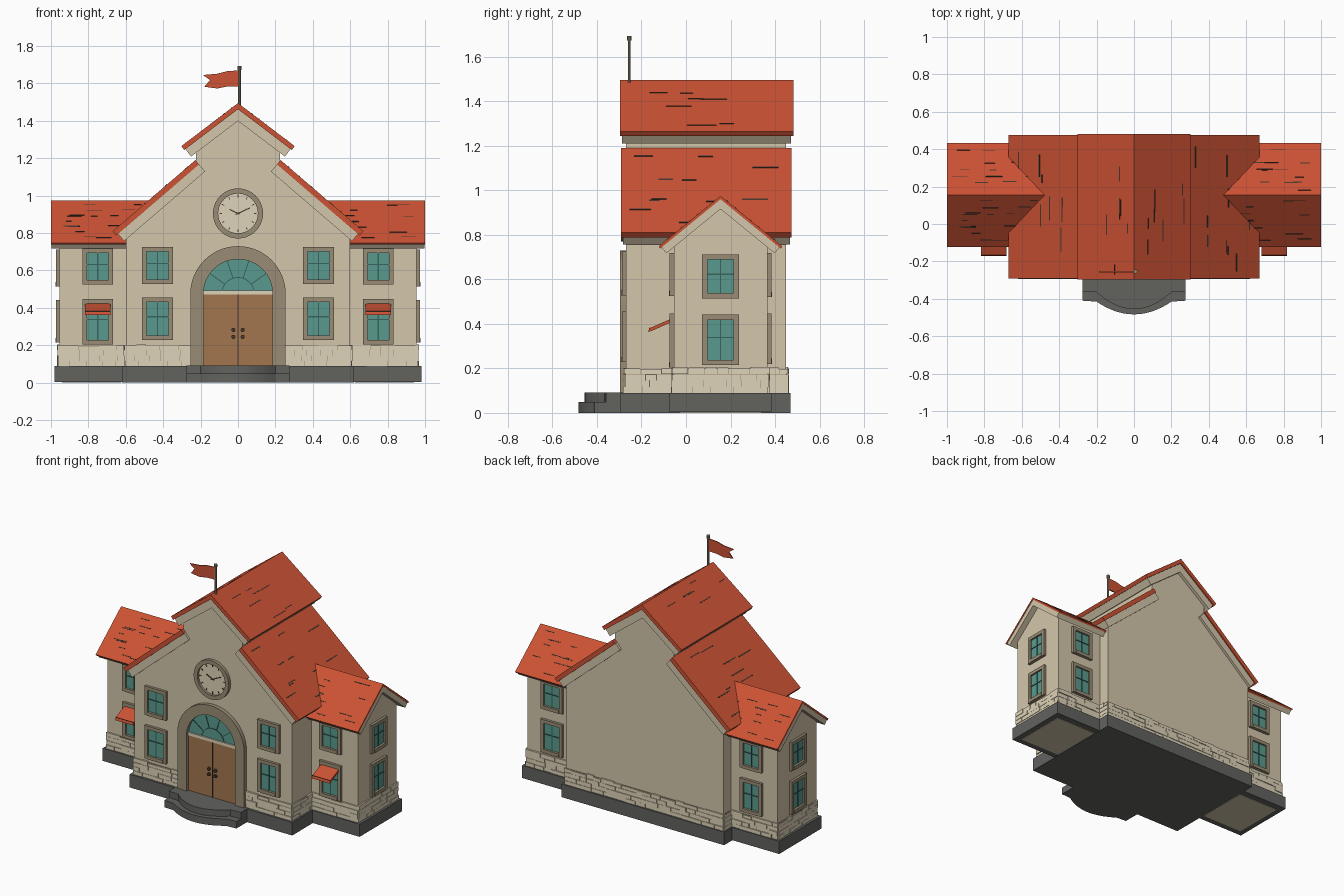
import bpy, bmesh, math, random

if "Cube" in bpy.data.objects:
    bpy.data.objects.remove(bpy.data.objects["Cube"])
random.seed(4)

def lin(c):
    c /= 255
    return c / 12.92 if c < 0.04 else ((c + 0.055) / 1.055) ** 2.4

COLOURS = {"roof_red": (204, 82, 52), "wall_cream": (212, 198, 170), "stone_pale": (222, 211, 184),
           "plinth_grey": (98, 98, 95), "trim_taupe": (152, 140, 117), "glass_teal": (90, 154, 142),
           "door_brown": (162, 118, 78), "dark_brown": (72, 56, 46), "teal_dark": (54, 98, 92)}
MATS = {}
for n, c in COLOURS.items():
    MATS[n] = bpy.data.materials.new(n)
    MATS[n].diffuse_color = (*[lin(v) for v in c], 1)

def make(name, parts, loc=(0, 0, 0), rot=0, smooth=False):
    """parts: (profile, axis, start, end, colour); each profile is extruded along its axis."""
    me = bpy.data.meshes.new(name)
    bm = bmesh.new()
    names = []
    for pts, axis, a, b, mat in parts:
        if mat not in names:
            names.append(mat)
            me.materials.append(MATS[mat])
        place = {"x": lambda u, v, w: (w, u, v), "y": lambda u, v, w: (u, w, v),
                 "z": lambda u, v, w: (u, v, w)}[axis]
        lo = [bm.verts.new(place(u, v, a)) for u, v in pts]
        hi = [bm.verts.new(place(u, v, b)) for u, v in pts]
        n = len(pts)
        faces = [bm.faces.new(lo[::-1]), bm.faces.new(hi)]
        faces += [bm.faces.new((lo[i], lo[(i + 1) % n], hi[(i + 1) % n], hi[i])) for i in range(n)]
        for f in faces:
            f.material_index = names.index(mat)
    bmesh.ops.recalc_face_normals(bm, faces=bm.faces)
    bm.to_mesh(me)
    bm.free()
    if smooth:
        me.shade_smooth()
        me.set_sharp_from_angle(angle=math.radians(35))
    ob = bpy.data.objects.new(name, me)
    ob.location = loc
    ob.rotation_euler = (0, 0, rot)
    bpy.context.collection.objects.link(ob)
    return ob

def rect(u0, u1, v0, v1):
    return [(u0, v0), (u1, v0), (u1, v1), (u0, v1)]

def arc(r, cx=0, cz=0, a0=0, a1=360, n=32):
    return [(cx + r * math.cos(math.radians(a0 + (a1 - a0) * i / n)),
             cz + r * math.sin(math.radians(a0 + (a1 - a0) * i / n))) for i in range(n + (a1 - a0 < 360))]

def slab(p, q, t0, t1):
    """Sloping strip from p to q, between two offsets along its upward normal."""
    du, dv = q[0] - p[0], q[1] - p[1]
    l = math.hypot(du, dv)
    nu, nv = -dv / l, du / l
    if nv < 0:
        nu, nv = -nu, -nv
    return [(c[0] + nu * t, c[1] + nv * t) for c, t in ((p, t0), (q, t0), (q, t1), (p, t1))]

def lerp(p, q, t):
    return (p[0] + (q[0] - p[0]) * t, p[1] + (q[1] - p[1]) * t)

def roof(name, p, q, axis, a, b, red, trim, inset, dashes):
    """Red covering over a cream board, with short dark shingle strokes."""
    sg = 1 if b > a else -1
    parts = [(slab(p, q, -red, 0), axis, a, b, "roof_red"),
             (slab(lerp(p, q, 0.02), q, -red - trim, -red), axis, a + sg * inset, b - sg * inset, "wall_cream")]
    for i in range(dashes):
        t = random.choice((0.13, 0.25, 0.38, 0.5, 0.63, 0.75, 0.88)) + random.uniform(-.02, .02)
        s = random.uniform(0.03, 0.8)
        e = s + random.uniform(0.05, 0.17)
        parts.append((slab(lerp(p, q, t), lerp(p, q, t + 0.013), -0.002, 0.002), axis,
                      a + (b - a) * s, a + (b - a) * e, "dark_brown"))
    make(name, parts)

# main hall
right = [(0.6, 0.05), (0.6, 0.81), (0.225, 1.13), (0.225, 1.26)]
wall = right + [(0, 1.45)] + [(-u, v) for u, v in right[::-1]]
make("hall_walls", [(wall, "y", -0.27, 0.45, "wall_cream")])
make("hall_plinth", [(rect(-0.62, 0.62, -0.295, 0.47), "z", 0, 0.09, "plinth_grey")])

WY = 0.155  # wing ridge line
for s, side in ((1, "right"), (-1, "left")):
    # hall roofs
    roof(f"lower_roof_{side}", (s * 0.67, 0.81), (s * 0.228, 1.19), "y", -0.292, 0.475, 0.03, 0.05, 0.008, 12)
    roof(f"upper_roof_{side}", (s * 0.303, 1.265), (0, 1.495), "y", -0.297, 0.482, 0.026, 0.05, 0.01, 7)
    # side wing
    make(f"wing_walls_{side}", [([(-0.055, 0.05), (-0.055, 0.76), (WY, 0.935), (0.365, 0.76), (0.365, 0.05)],
                                 "x", s * 0.5, s * 0.955, "wall_cream")])
    xs = sorted((s * 0.6, s * 0.98))
    xi = sorted((s * 0.625, s * 0.94))
    make(f"wing_plinth_{side}", [(rect(*xs, -0.075, 0.385), "z", 0.003, 0.09, "plinth_grey"),
                                 (rect(*xi, -0.03, 0.34), "z", 0, 0.006, "wall_cream")])
    for d, end in ((-1, "front"), (1, "back")):
        roof(f"wing_roof_{end}_{side}", (WY + d * 0.278, 0.748), (WY, 0.975), "x", s * 0.46, s * 1.0,
             0.012, 0.034, 0.003, 16)
    # awning over the lower wing window
    make(f"awning_{side}", [([(-0.05, 0.43), (-0.165, 0.38), (-0.17, 0.363), (-0.15, 0.37), (-0.05, 0.415)], "x",
                             s * 0.682, s * 0.818, "roof_red"),
                            ([(-0.165, 0.383), (-0.167, 0.383), (-0.167, 0.379), (-0.165, 0.379)], "x",
                             s * 0.682, s * 0.818, "dark_brown")])

# windows
def window(name, loc, rot, z0, z1, w=0.165):
    h, f = w / 2, 0.024
    zm = z0 + (z1 - z0) * 0.55
    make(name, [(rect(-h, -h + f, z0, z1), "y", -0.018, 0.01, "trim_taupe"),
                (rect(h - f, h, z0, z1), "y", -0.018, 0.01, "trim_taupe"),
                (rect(-h + f, h - f, z1 - f, z1), "y", -0.018, 0.01, "trim_taupe"),
                (rect(-h + f, h - f, z0, z0 + f), "y", -0.022, 0.01, "trim_taupe"),
                (rect(-h + f, h - f, z0 + f, z1 - f), "y", -0.006, 0.01, "glass_teal"),
                (rect(-0.003, 0.003, z0 + f, z1 - f), "y", -0.01, 0, "teal_dark"),
                (rect(-h + f, h - f, zm - 0.003, zm + 0.003), "y", -0.01, 0, "teal_dark")], loc, rot)

for lvl, z0, z1, w0 in (("lower", 0.22, 0.447, 0.2), ("upper", 0.52, 0.718, 0.52)):
    for s, side in ((1, "right"), (-1, "left")):
        window(f"hall_window_{lvl}_{side}", (s * 0.43, -0.27, 0.008), 0, z0, z1)
        window(f"wing_window_{lvl}_{side}", (s * 0.75, -0.055, 0), 0, w0 + 0.005, z1)
        window(f"end_window_{lvl}_{side}", (s * 0.955, WY, -0.006), s * math.pi / 2, z0, z1)
        window(f"back_window_{lvl}_{side}", (s * 0.76, 0.365, 0), math.pi, z0, z1)

# rough stone courses around the wall foot
def stones(name, loc, rot, length):
    h = length / 2
    parts = [(rect(-h, h, 0.085, 0.198), "y", -0.005, 0.01, "trim_taupe")]
    for r in range(4):
        u, z = -h - 0.005, 0.088 + r * 0.029
        while u < h:
            e = min(u + random.uniform(0.05, 0.12), h + 0.006)
            if h - e < 0.03:
                e = h + 0.006
            parts.append((rect(u, e - 0.002, z, z + 0.0275 + (r == 3) * random.uniform(-.008, .003)), "y",
                          -random.uniform(0.007, 0.013), 0.005, "stone_pale"))
            u = e
    make(name, parts, loc, rot)

stones("stones_hall_back", (0, 0.45, 0), math.pi, 1.2)
for s, side in ((1, "right"), (-1, "left")):
    q = s * math.pi / 2
    stones(f"stones_hall_front_{side}", (s * 0.422, -0.27, 0), 0, 0.356)
    stones(f"stones_hall_side_{side}", (s * 0.6, -0.163, 0), q, 0.214)
    stones(f"stones_hall_rear_side_{side}", (s * 0.6, 0.408, 0), q, 0.084)
    stones(f"stones_wing_front_{side}", (s * 0.778, -0.055, 0), 0, 0.354)
    stones(f"stones_wing_end_{side}", (s * 0.955, WY, 0), q, 0.42)
    stones(f"stones_wing_back_{side}", (s * 0.778, 0.365, 0), math.pi, 0.354)

# arched doorway
CZ = 0.475
ring = ([(0.255, 0.085)] + arc(0.255, 0, CZ, 0, 180) + [(-0.255, 0.085), (-0.185, 0.085)]
        + arc(0.185, 0, CZ, 0, 180)[::-1] + [(0.185, 0.085)])
make("door_surround", [(ring, "y", -0.297, -0.26, "trim_taupe")], smooth=True)
make("fanlight", [(arc(0.186, 0, CZ, 0, 180), "y", -0.274, -0.26, "glass_teal"),
                  (arc(0.09, 0, CZ, 0, 180) + arc(0.085, 0, CZ, 0, 180)[::-1], "y", -0.277, -0.27, "teal_dark")]
     + [([(math.cos(a + o) * r, CZ + math.sin(a + o) * r) for r, o in
          ((0.087, -.03), (0.184, -.014), (0.184, .014), (0.087, .03))], "y", -0.277, -0.27, "teal_dark")
        for a in (math.radians(v) for v in (36, 72, 108, 144))])
make("double_door", [(rect(-0.186, 0.186, 0.085, CZ), "y", -0.277, -0.26, "door_brown"),
                     (rect(-0.0015, 0.0015, 0.09, CZ), "y", -0.279, -0.27, "dark_brown"),
                     (rect(-0.186, 0.186, CZ - 0.003, CZ + 0.018), "y", -0.283, -0.26, "stone_pale")])
make("door_handles", [(arc(0.011, s * 0.025, z, n=12), "y", -0.289, -0.27, "dark_brown")
                      for s in (1, -1) for z in (0.245, 0.282)])

# clock
KZ = 0.905
make("clock_rim", [(arc(0.134, 0, KZ, 0, 359.99, 40) + arc(0.106, 0, KZ, 0, 359.99, 40)[::-1],
                    "y", -0.292, -0.26, "trim_taupe")], smooth=True)
make("clock_face", [(arc(0.107, 0, KZ, n=40), "y", -0.276, -0.26, "stone_pale")])

def spoke(angle, r0, r1, w):
    c, k = math.cos(math.radians(angle)), math.sin(math.radians(angle))
    return ([(c * r - k * o, KZ + k * r + c * o) for r, o in ((r0, -w), (r1, -w), (r1, w), (r0, w))],
            "y", -0.28, -0.27, "dark_brown")

make("clock_hands", [spoke(25, -0.015, 0.07, 0.003), spoke(155, -0.01, 0.05, 0.003)]
     + [spoke(a, 0.085, 0.1, 0.002) for a in range(0, 360, 30)])

# front steps
def step(half_y, tip):
    curve = [(0.2 - 0.4 * i / 20, half_y - 0.005 - (half_y - 0.005 - tip) * (1 - (1 - i / 10) ** 2))
             for i in range(21)]
    return [(0.275, -0.28), (0.275, half_y)] + curve + [(-0.275, half_y), (-0.275, -0.28)]

make("front_steps", [(step(-0.41, -0.483), "z", 0, 0.048, "plinth_grey"),
                     (step(-0.36, -0.455), "z", 0.04, 0.092, "plinth_grey")])

# flag and pole
make("flag_pole", [(arc(0.007, 0.008, -0.255, n=10), "z", 1.46, 1.68, "trim_taupe"),
                   (arc(0.011, 0.008, -0.255, n=10), "z", 1.672, 1.692, "trim_taupe")])
make("flag", [([(0.005, 1.67), (-0.06, 1.665), (-0.11, 1.652), (-0.187, 1.645), (-0.15, 1.618), (-0.18, 1.582),
                (-0.11, 1.573), (-0.06, 1.583), (0.005, 1.585)], "y", -0.259, -0.251, "roof_red")])

for m in bpy.data.materials:
    if m.users and not m.is_grease_pencil:
        m.use_nodes = True
        m.node_tree.nodes["Principled BSDF"].inputs["Base Color"].default_value = m.diffuse_color
